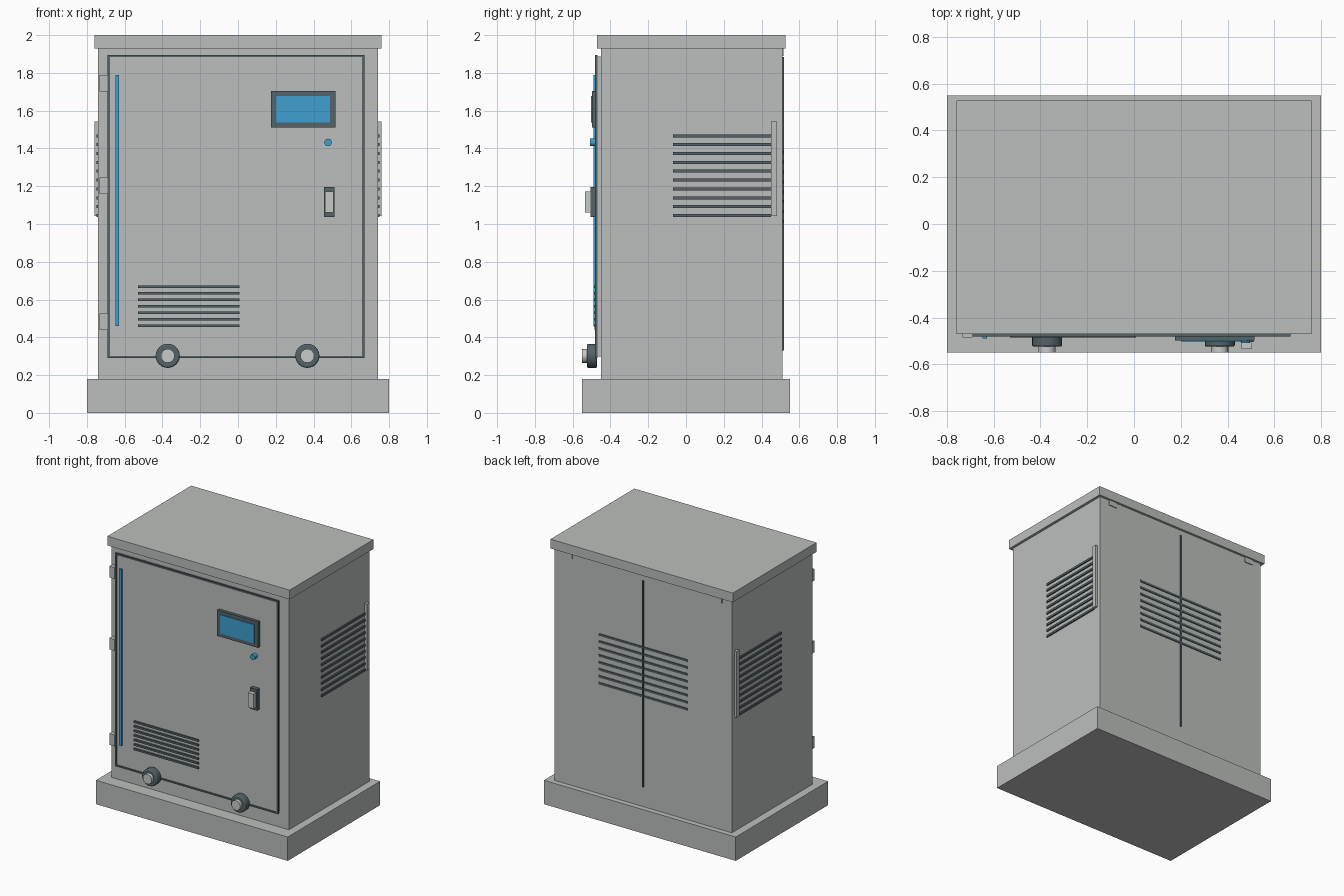
import bpy, math

if "Cube" in bpy.data.objects:
    bpy.data.objects.remove(bpy.data.objects["Cube"])


def mat(name, r, g, b):
    m = bpy.data.materials.new(name)
    m.diffuse_color = (r, g, b, 1)
    m.use_nodes = True
    m.node_tree.nodes["Principled BSDF"].inputs["Base Color"].default_value = m.diffuse_color
    return m


GREY = mat("cabinet_grey", 0.50, 0.52, 0.505)
LIGHT = mat("light_metal", 0.58, 0.60, 0.59)
SLATE = mat("dark_slate", 0.09, 0.125, 0.14)
BLUE = mat("display_blue", 0.05, 0.35, 0.63)


def box(name, x, y, z, m):
    """Box from (min, max) ranges on each axis."""
    bpy.ops.mesh.primitive_cube_add(size=1)
    o = bpy.context.object
    o.name = name
    for v in o.data.vertices:
        v.co = [r[0] + (c + 0.5) * (r[1] - r[0]) for c, r in zip(v.co, (x, y, z))]
    o.data.materials.append(m)
    return o


def knob(name, x, z, y0, y1, r, m, n=24, bevel=0):
    """Cylinder pointing along y."""
    bpy.ops.mesh.primitive_cylinder_add(vertices=n, radius=r, depth=y1 - y0,
                                        location=(x, (y0 + y1) / 2, z),
                                        rotation=(math.pi / 2, 0, 0))
    o = bpy.context.object
    o.name = name
    o.data.materials.append(m)
    if bevel:
        b = o.modifiers.new("bevel", 'BEVEL')
        b.width, b.segments, b.limit_method = bevel, 2, 'ANGLE'
    bpy.ops.object.shade_smooth_by_angle(angle=math.radians(30))
    return o


def slats(name, x, y, z0, z1, n, t):
    for i in range(n):
        z = z0 + (z1 - z0) * i / (n - 1)
        box(f"{name}_{i + 1}", x, y, (z - t / 2, z + t / 2), SLATE)


# Main shell
box("plinth", (-0.8, 0.8), (-0.55, 0.55), (0, 0.18), GREY)
box("cabinet_body", (-0.74, 0.74), (-0.45, 0.51), (0.18, 1.93), GREY)
box("roof_cap", (-0.76, 0.76), (-0.47, 0.528), (1.93, 2.0), GREY)

# Front door with dark seal around its edge
box("front_door", (-0.683, 0.663), (-0.475, -0.445), (0.298, 1.888), GREY)
S = (-0.481, -0.468)
box("door_seal_left", (-0.69, -0.678), S, (0.29, 1.896), SLATE)
box("door_seal_right", (0.657, 0.669), S, (0.29, 1.896), SLATE)
box("door_seal_top", (-0.678, 0.657), S, (1.884, 1.896), SLATE)
box("door_seal_bottom", (-0.678, 0.657), S, (0.29, 0.302), SLATE)

# Hinges
for i, z in enumerate((0.483, 1.203, 1.745)):
    box(f"hinge_{i + 1}", (-0.733, -0.69), (-0.485, -0.445), (z - 0.043, z + 0.043), GREY)

# Door fittings
box("light_strip", (-0.649, -0.629), (-0.489, -0.47), (0.46, 1.79), BLUE)
box("display_frame", (0.175, 0.515), (-0.498, -0.47), (1.51, 1.705), SLATE)
box("display_screen", (0.2, 0.487), (-0.503, -0.49), (1.537, 1.678), BLUE)
knob("status_button", 0.477, 1.432, -0.508, -0.47, 0.02, BLUE, 16)
box("handle_plate", (0.455, 0.512), (-0.505, -0.47), (1.038, 1.197), SLATE)
box("handle_grip", (0.46, 0.505), (-0.535, -0.5), (1.062, 1.172), LIGHT)
slats("door_vent", (-0.53, 0.008), (-0.486, -0.47), 0.462, 0.668, 7, 0.014)

# Round connectors at the bottom of the door
for side, x in (("left", -0.372), ("right", 0.367)):
    knob(f"connector_ring_{side}", x, 0.302, -0.525, -0.47, 0.064, SLATE, 24, 0.008)
    knob(f"connector_cap_{side}", x, 0.302, -0.55, -0.515, 0.037, LIGHT, 16)

# Side vents, end bars and rear brackets, mirrored left and right
for side, s in (("left", -1), ("right", 1)):
    def mx(a, b):
        return tuple(sorted((s * a, s * b)))
    slats(f"side_vent_{side}", mx(0.735, 0.75), (-0.07, 0.45), 1.045, 1.467, 10, 0.016)
    box(f"side_vent_bar_{side}", mx(0.735, 0.76), (0.45, 0.482), (1.042, 1.542), GREY)
    box(f"rear_bracket_{side}", mx(0.59, 0.66), (0.505, 0.517), (1.89, 1.932), GREY)

# Rear doors: centre seam and vent
box("rear_seam", (-0.006, 0.006), (0.505, 0.518), (0.33, 1.885), SLATE)
slats("rear_vent", (-0.37, 0.37), (0.505, 0.516), 1.013, 1.38, 8, 0.016)
